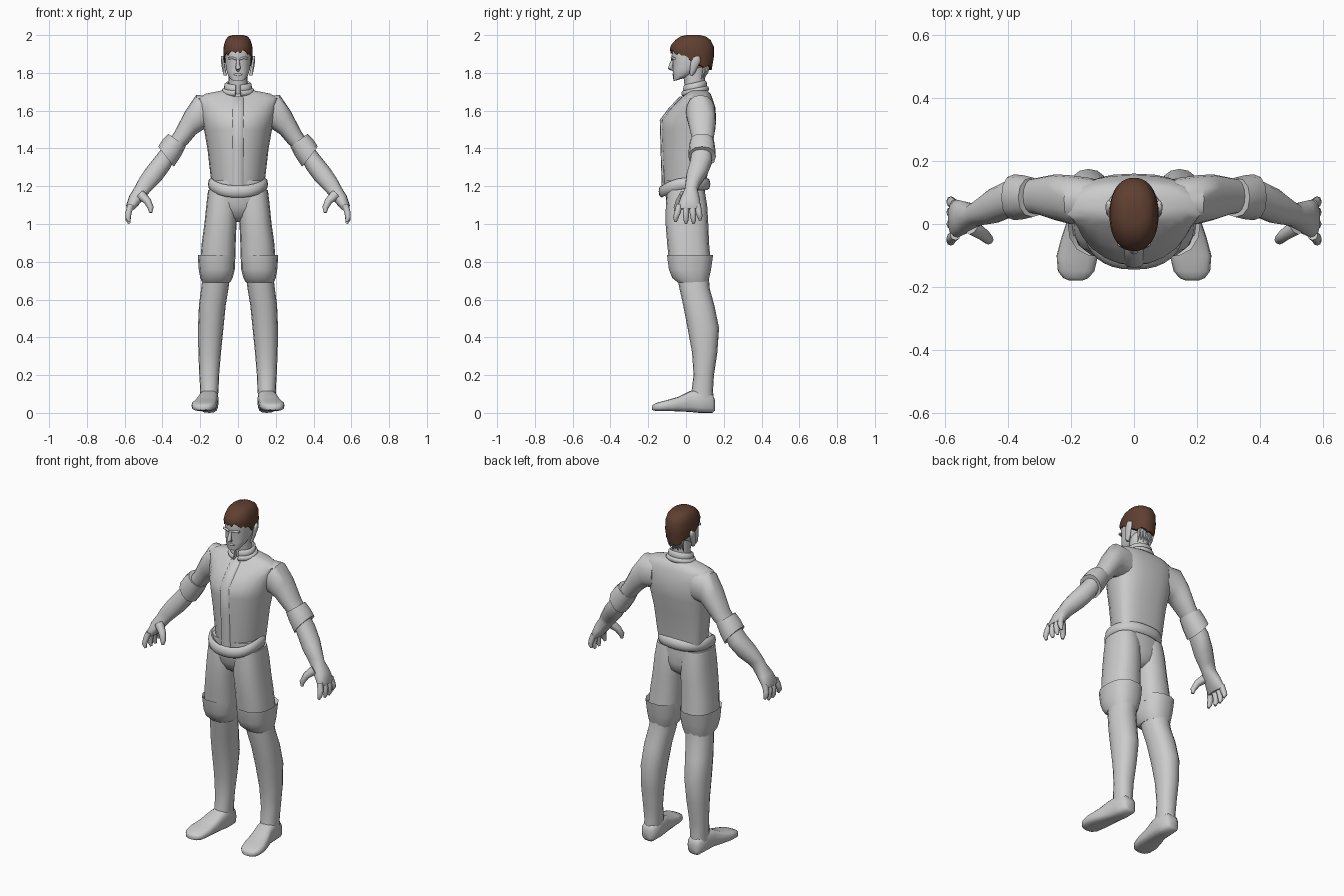
import bpy, bmesh, math, random
from mathutils import Vector as V
random.seed(4)

def material(name, rgb):
    m = bpy.data.materials.new(name)
    m.diffuse_color = (*rgb, 1)
    return m

GREY = material("pale grey", (0.6, 0.6, 0.6))
BROWN = material("dark brown", (0.115, 0.05, 0.03))

def sp(t, e):
    return math.copysign(abs(t) ** e, t)

def ring(c, u, v, n=16, e=0.9, vf=None, ef=None):
    """Closed superellipse; vf / ef override the radius and exponent of the -v half."""
    c, u, v = V(c), V(u), V(v)
    pts = []
    for i in range(n):
        a = 2 * math.pi * i / n
        s, k = math.sin(a), math.cos(a)
        front = s < 0
        ee = ef if front and ef else e
        vv = V(vf) if front and vf else v
        pts.append(c + u * sp(k, ee) + vv * sp(s, ee))
    return pts

def span(a, b, y0, y1, **kw):
    """Ring through two opposite xz points, spread over y0..y1."""
    return ring(((a[0] + b[0]) / 2, (y0 + y1) / 2, (a[1] + b[1]) / 2),
                ((a[0] - b[0]) / 2, 0, (a[1] - b[1]) / 2), (0, (y1 - y0) / 2, 0), **kw)

def level(z, x0, x1, y0, y1, tilt=0, **kw):
    """Horizontal ring, z leaning with y by tilt."""
    h = (y1 - y0) / 2
    return ring(((x0 + x1) / 2, (y0 + y1) / 2, z), ((x1 - x0) / 2, 0, 0), (0, h, tilt * h), **kw)

def loft(name, rings, mat=GREY, mirror=False, loop=False, angle=50):
    bm = bmesh.new()
    vs = [[bm.verts.new(p) for p in r] for r in rings]
    n = len(vs[0])
    for a, b in zip(vs, vs[1:] + vs[:1] if loop else vs[1:]):
        for i in range(n):
            bm.faces.new((a[i], a[(i + 1) % n], b[(i + 1) % n], b[i]))
    if not loop:
        bm.faces.new(vs[0])
        bm.faces.new(vs[-1])
    bmesh.ops.recalc_face_normals(bm, faces=bm.faces[:])
    me = bpy.data.meshes.new(name)
    bm.to_mesh(me)
    bm.free()
    me.materials.append(mat)
    ob = bpy.data.objects.new(name, me)
    bpy.context.collection.objects.link(ob)
    if mirror:
        ob.modifiers.new("mirror", 'MIRROR').use_mirror_merge = False
    bpy.ops.object.select_all(action='DESELECT')
    bpy.context.view_layer.objects.active = ob
    ob.select_set(True)
    bpy.ops.object.shade_smooth_by_angle(angle=math.radians(angle))
    return ob

def tube(name, pts, radii, n=8, **kw):
    """Round limb along a path (fingers, nose)."""
    pts = [V(p) for p in pts]
    rs = []
    for i, p in enumerate(pts):
        d = (pts[min(i + 1, len(pts) - 1)] - pts[max(i - 1, 0)]).normalized()
        side = V((0, 1, 0)) if abs(d.y) < 0.8 else V((1, 0, 0))
        u = d.cross(side).normalized()
        rs.append(ring(p, u * radii[i], d.cross(u) * radii[i], n=n, e=1))
    return loft(name, rs, **kw)

# jacket body, wedge-shaped at the chest
body = [(1.19, .135, -.115, .105), (1.25, .145, -.12, .112), (1.40, .162, -.128, .132),
        (1.50, .18, -.132, .155), (1.555, .19, -.13, .16), (1.62, .205, -.075, .155),
        (1.665, .218, -.03, .14), (1.69, .17, 0, .13), (1.71, .07, .015, .11)]
loft("jacket", [ring((0, .05, z), (w, 0, 0), (0, y1 - .05, 0), n=24, e=.8,
                     vf=(0, .05 - y0, 0), ef=1.0) for z, w, y0, y1 in body])
# front button strip
loft("jacket_strip", [ring((0, y, z), (.03, 0, 0), (0, .013, 0), n=8, e=.8) for y, z in
                      [(-.115, 1.19), (-.122, 1.4), (-.126, 1.55), (-.078, 1.615), (-.02, 1.675)]])

# collar: two leaning layers, open at the front
def collar(name, z, w, y0, y1, h, t):
    rs = []
    for i in range(21):
        a = math.radians(-80 + 340 * i / 20)
        d = V((math.cos(a), math.sin(a), 0))
        c = V((w * d.x, (y0 + y1) / 2 + (y1 - y0) / 2 * d.y, z + .012 * d.y))
        rs.append(ring(c, d * t, (0, 0, h), n=8, e=.9))
    loft(name, rs)
collar("collar", 1.725, .062, -.005, .1, .024, .012)
collar("collar_base", 1.703, .072, -.012, .108, .016, .014)

# belt roll, dipping at the front
belt = []
for i in range(32):
    a = 2 * math.pi * i / 32
    d = V((math.cos(a), math.sin(a), 0))
    dip = max(0, -d.y) ** 1.5
    belt.append(ring((.142 * sp(d.x, .85), .12 * sp(d.y, .85) - .008, 1.212 - .04 * dip),
                     d * .017, (0, 0, .032), n=8))
loft("belt", belt, loop=True)

# trousers
loft("trouser_seat", [level(z, -w, w, y0, y1, n=20, e=.8) for z, w, y0, y1 in
                      [(1.23, .14, -.11, .1), (1.15, .16, -.108, .102), (1.09, .15, -.1, .105),
                       (1.04, .09, -.075, .095), (1.01, .03, -.03, .06)]])
loft("trouser_leg", [level(z, x0, x1, y0, y1, e=.8) for z, x0, x1, y0, y1 in
                     [(1.18, .01, .158, -.1, .098), (1.1, .004, .168, -.107, .112),
                      (1.0, .008, .178, -.108, .118), (.9, .012, .192, -.1, .122),
                      (.8, .015, .2, -.09, .13)]], mirror=True)
loft("knee_cuff", [level(z, x0, x1, y0, y1, n=14, e=.8) for z, x0, x1, y0, y1 in
                   [(.80, .03, .19, -.08, .12), (.835, .015, .213, -.103, .146),
                    (.76, .017, .208, -.093, .135), (.715, .028, .2, -.075, .125),
                    (.69, .042, .19, -.045, .118), (.70, .06, .17, -.02, .1)]], mirror=True)
# boots
loft("boot_shaft", [level(z, x0, x1, y0, y1, e=.9) for z, x0, x1, y0, y1 in
                    [(.74, .04, .185, -.05, .12), (.66, .05, .195, -.035, .125),
                     (.57, .065, .207, -.015, .15), (.45, .077, .212, .008, .175),
                     (.32, .09, .21, .032, .166), (.2, .1, .205, .04, .148),
                     (.12, .103, .2, .03, .143), (.05, .11, .2, .02, .148)]], mirror=True)
loft("boot_foot", [ring((x, y, (z0 + z1) / 2), (w, 0, 0), (0, 0, (z1 - z0) / 2), e=.65)
                   for y, x, w, z0, z1 in
                   [(.153, .152, .025, .012, .07), (.14, .152, .043, 0, .1), (.07, .153, .05, 0, .125),
                    (.02, .158, .052, .005, .115), (-.04, .17, .06, .008, .085),
                    (-.1, .18, .066, .01, .068), (-.15, .184, .058, .01, .055),
                    (-.172, .185, .04, .012, .045), (-.18, .185, .02, .016, .036)]], mirror=True)

# sleeves and rolled cuffs
loft("sleeve", [span(*r) for r in
                [((.13, 1.68), (.13, 1.5), .005, .145), ((.222, 1.682), (.185, 1.5), 0, .155),
                 ((.278, 1.6), (.222, 1.475), .012, .158), ((.335, 1.49), (.265, 1.425), .03, .148),
                 ((.37, 1.44), (.31, 1.385), .035, .14)]], mirror=True)
loft("sleeve_cuff", [span(*r, n=12) for r in
                     [((.34, 1.455), (.29, 1.415), .04, .13), ((.368, 1.477), (.277, 1.41), .022, .148),
                      ((.40, 1.445), (.305, 1.355), .015, .155), ((.422, 1.41), (.34, 1.303), .012, .158),
                      ((.405, 1.39), (.35, 1.325), .03, .14)]], mirror=True)
# forearm and hand
loft("forearm", [span(*r) for r in
                 [((.39, 1.42), (.33, 1.35), .03, .135), ((.435, 1.36), (.362, 1.29), .02, .137),
                  ((.487, 1.295), (.405, 1.232), .002, .112), ((.53, 1.23), (.447, 1.19), -.004, .075),
                  ((.547, 1.195), (.468, 1.168), -.008, .062), ((.575, 1.15), (.505, 1.125), -.03, .072),
                  ((.592, 1.1), (.54, 1.085), -.045, .078), ((.59, 1.082), (.55, 1.075), -.045, .076)]],
     mirror=True)
for i, (y, tip, s) in enumerate([(-.035, 1.012, -.02), (0, 1.003, 0), (.032, 1.003, .008), (.062, 1.02, .012)]):
    tube(f"finger_{i + 1}", [(.568, y, 1.1), (.58, y + s * .5, 1.06), (.582, y + s, tip + .02), (.575, y + s, tip)],
         [.017, .0165, .014, .007], mirror=True)
tube("thumb", [(.515, -.01, 1.155), (.478, -.035, 1.12), (.462, -.05, 1.085), (.462, -.053, 1.06)],
     [.026, .02, .016, .008], mirror=True)

# neck and head
loft("neck", [level(z, -w, w, y0, y1, e=1) for z, w, y0, y1 in
              [(1.68, .055, .0, .105), (1.75, .05, -.01, .1), (1.84, .052, -.02, .1)]])
loft("head", [level(z, -w, w, y0, y1, tilt=t, n=20, e=.85) for z, w, y0, y1, t in
              [(1.765, .02, -.055, -.015, .3), (1.772, .04, -.066, .02, .35), (1.79, .054, -.068, .05, .3),
               (1.82, .064, -.07, .09, .15), (1.855, .068, -.07, .115, 0), (1.885, .07, -.076, .128, 0),
               (1.93, .069, -.074, .128, 0), (1.97, .055, -.055, .11, 0)]])
tube("nose", [(0, -.068, 1.873), (0, -.078, 1.845), (0, -.084, 1.826), (0, -.066, 1.815)], [.007, .01, .014, .01])
loft("lips", [ring((x, -.066, 1.791), (0, .006 * k, 0), (0, 0, .007 * k), n=8)
              for x, k in [(-.024, .3), (-.01, 1), (0, .9), (.01, 1), (.024, .3)]])
loft("brow", [ring((x, y, z), (0, .007, 0), (0, 0, .006), n=8)
              for x, y, z in [(.008, -.073, 1.872), (.03, -.074, 1.88), (.052, -.062, 1.876)]], mirror=True)
loft("ear", [ring((x, .045 + .3 * (z - 1.84), z), (.009, -.004, 0), (0, w, 0), n=10, e=1) for z, x, w in
             [(1.785, .066, .006), (1.8, .071, .014), (1.83, .077, .02), (1.86, .081, .025),
              (1.882, .082, .018), (1.89, .08, .006)]], mirror=True)

# hair cap with a ragged lower edge
rims = [level(z, -w, w, y0, y1, tilt=t, n=40, e=.9) for z, w, y0, y1, t in
        [(1.868, .069, -.074, .125, -.42), (1.868, .075, -.082, .137, -.42), (1.905, .078, -.086, .147, -.2),
         (1.945, .075, -.077, .147, -.05), (1.975, .066, -.055, .13, 0), (1.992, .052, -.03, .105, 0),
         (2.0, .03, .0, .075, 0)]]
for i, p in enumerate(rims[1]):
    p.z += random.uniform(-.012, .012)
    rims[0][i].z = p.z
loft("hair", rims, BROWN)
# loose strands at the nape
for i in range(7):
    x = -.045 + .015 * i
    y = .118 - 8 * x * x
    tube(f"nape_strand_{i + 1}", [(x, y, 1.84), (x, y - .008, 1.8), (x * .95, y - .022, 1.765 + .012 * (i % 2))],
         [.011, .008, .001], n=6)
